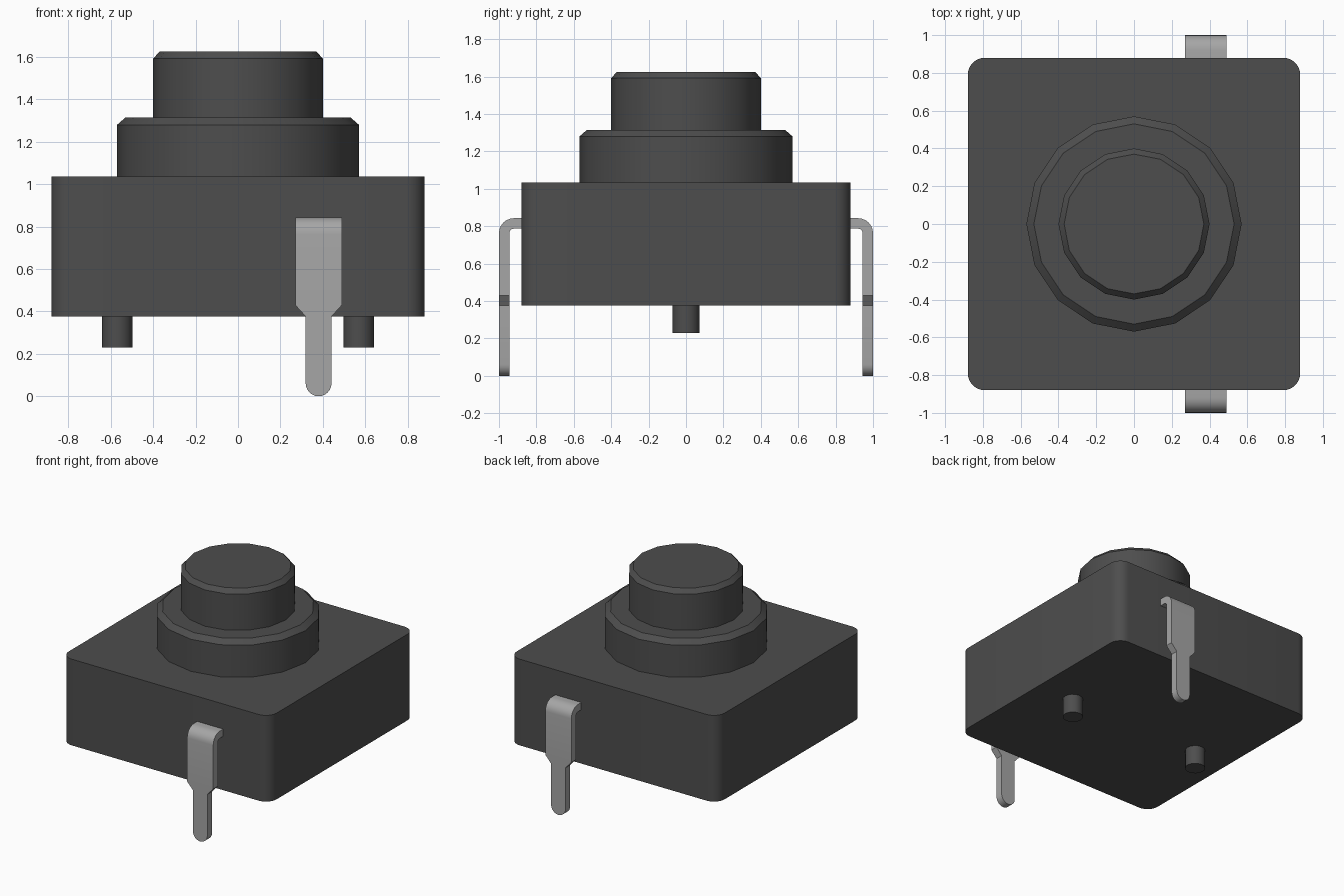
import bpy, bmesh, math

cube = bpy.data.objects.get("Cube")
if cube:
    bpy.data.objects.remove(cube, do_unlink=True)


def material(name, value):
    m = bpy.data.materials.new(name)
    col = (value, value, value, 1)
    m.diffuse_color = col
    m.use_nodes = True
    m.node_tree.nodes["Principled BSDF"].inputs["Base Color"].default_value = col
    return m


BLACK = material("black plastic", 0.075)
METAL = material("grey metal", 0.38)


def loft(name, rings, mat):
    """Skin a list of equal-length rings, cap both ends, smooth by angle."""
    bm = bmesh.new()
    rows = [[bm.verts.new(p) for p in ring] for ring in rings]
    n = len(rows[0])
    for a, b in zip(rows, rows[1:]):
        for i in range(n):
            j = (i + 1) % n
            bm.faces.new((a[i], a[j], b[j], b[i]))
    bm.faces.new(rows[0])
    bm.faces.new(rows[-1])
    bmesh.ops.recalc_face_normals(bm, faces=bm.faces)
    mesh = bpy.data.meshes.new(name)
    bm.to_mesh(mesh)
    bm.free()
    ob = bpy.data.objects.new(name, mesh)
    bpy.context.collection.objects.link(ob)
    mesh.materials.append(mat)
    bpy.ops.object.select_all(action='DESELECT')
    ob.select_set(True)
    bpy.context.view_layer.objects.active = ob
    bpy.ops.object.shade_smooth_by_angle(angle=math.radians(30))
    return ob


def turned(name, profile, segments, mat, cx=0.0):
    """Round part from (radius, z) pairs."""
    turns = [2 * math.pi * i / segments for i in range(segments)]
    return loft(name, [[(cx + r * math.cos(t), r * math.sin(t), z) for t in turns]
                       for r, z in profile], mat)


# Square housing with rounded vertical corners
HALF, R = 0.88, 0.09
outline = []
for k, (sx, sy) in enumerate([(1, 1), (-1, 1), (-1, -1), (1, -1)]):
    for s in range(7):
        t = math.radians(90 * k + 15 * s)
        outline.append((sx * (HALF - R) + R * math.cos(t),
                        sy * (HALF - R) + R * math.sin(t)))
loft("housing", [[(x, y, z) for x, y in outline] for z in (0.376, 1.035)], BLACK)

# Collar and push button, both with chamfered tops
turned("collar", [(0.57, 1.03), (0.57, 1.28), (0.53, 1.315)], 16, BLACK)
turned("push_button", [(0.40, 1.31), (0.40, 1.592), (0.37, 1.625)], 16, BLACK)

# Locating pegs underneath
for name, x in (("left_peg", 0.57), ("right_peg", -0.57)):
    turned(name, [(0.072, 0.23), (0.072, 0.38)], 16, BLACK, x)

# Bent terminal: rows of (outer y, outer z, inner y, inner z, half width)
WIDE, NARROW, THICK, BEND, TOP = 0.11, 0.061, 0.056, 0.08, 0.843
rows = [(0.86, TOP, 0.86, TOP - THICK, WIDE)]
for s in range(7):
    t = math.radians(90 - 15 * s)
    c, n = math.cos(t), math.sin(t)
    y0, z0, ri = 1 - BEND, TOP - BEND, BEND - THICK
    rows.append((y0 + BEND * c, z0 + BEND * n, y0 + ri * c, z0 + ri * n, WIDE))
leg = [(0.43, WIDE), (0.376, NARROW)]
leg += [(NARROW * (1 - math.sin(t)), NARROW * math.cos(t))
        for t in (math.radians(a) for a in (0, 15, 30, 45, 60, 75, 86))]
rows += [(1, z, 1 - THICK, z, w) for z, w in leg]

PIN_X = 0.38
for name, side in (("front_terminal", -1), ("back_terminal", 1)):
    loft(name, [[(PIN_X - w, side * yo, zo), (PIN_X + w, side * yo, zo),
                 (PIN_X + w, side * yi, zi), (PIN_X - w, side * yi, zi)]
                for yo, zo, yi, zi, w in rows], METAL)
